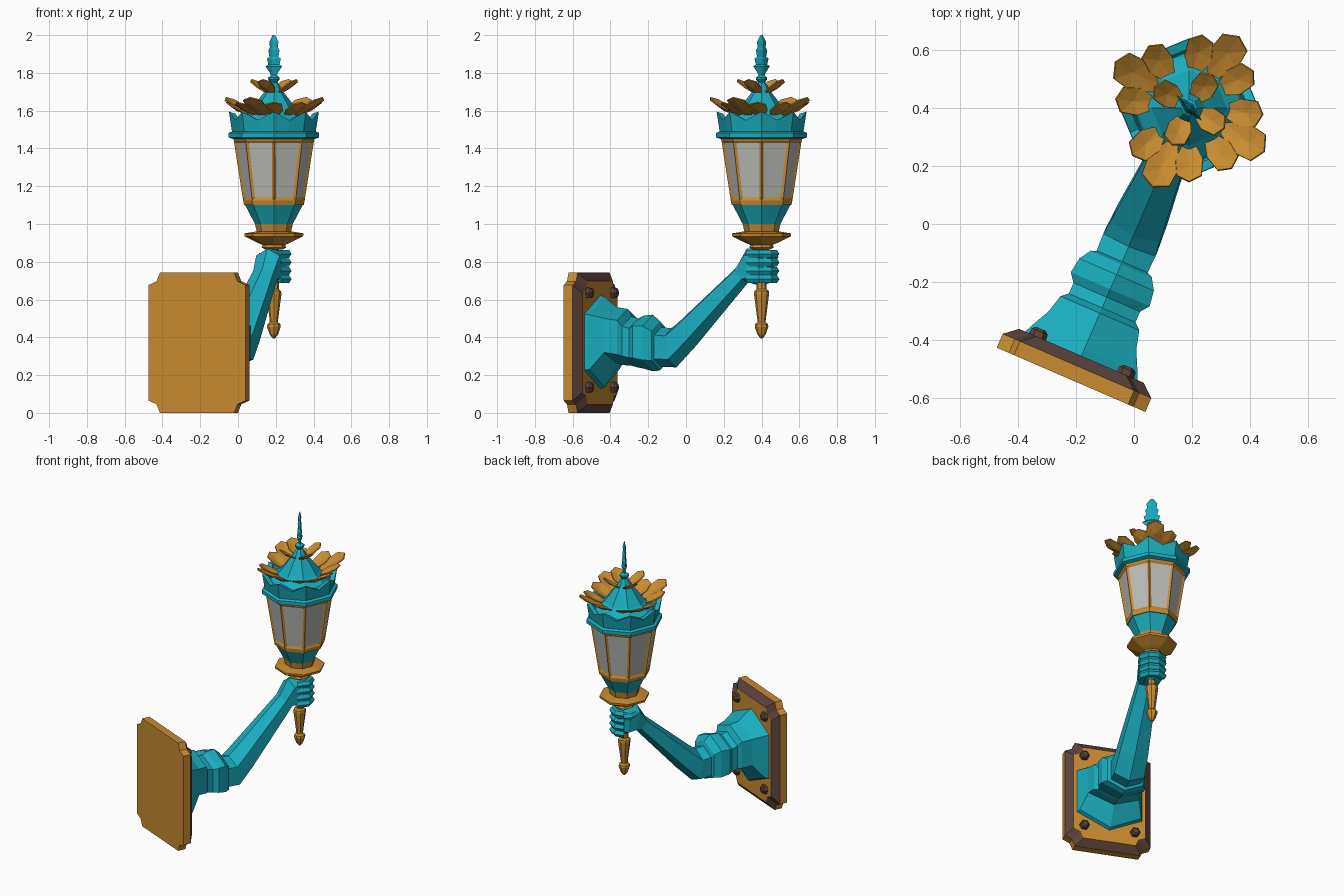
import bpy, bmesh
from math import sin, cos, pi, radians
from mathutils import Vector

if "Cube" in bpy.data.objects:
    bpy.data.objects.remove(bpy.data.objects["Cube"])

# Frames: the wall plate and arm share a turned frame, the lantern hangs upright
MOUNT = ((-0.217, -0.537, 0), radians(-23.4))
LAMP = ((0.19, 0.40, 0), 0)


def material(name, rgb):
    m = bpy.data.materials.new(name)
    m.use_nodes = True
    m.diffuse_color = (*rgb, 1)
    m.node_tree.nodes["Principled BSDF"].inputs["Base Color"].default_value = (*rgb, 1)
    return m


TEAL = material("teal", (0.01, 0.42, 0.52))
GOLD = material("gold", (0.58, 0.26, 0.03))
BROWN = material("dark_brown", (0.11, 0.055, 0.045))
GLASS = material("frosted_glass", (0.50, 0.51, 0.48))


def finish(name, bm, mats, frame):
    bmesh.ops.recalc_face_normals(bm, faces=bm.faces)
    me = bpy.data.meshes.new(name)
    bm.to_mesh(me)
    bm.free()
    for m in mats:
        me.materials.append(m)
    ob = bpy.data.objects.new(name, me)
    ob.location, ob.rotation_euler.z = frame
    bpy.context.collection.objects.link(ob)
    return ob


def add_loft(bm, rings, bands=None):
    """Skin a row of equal rings and cap the ends; bands gives material slots."""
    vs = [[bm.verts.new(p) for p in r] for r in rings]
    n = len(vs[0])
    for k, (a, b) in enumerate(zip(vs, vs[1:])):
        for i in range(n):
            j = (i + 1) % n
            f = bm.faces.new((a[i], a[j], b[j], b[i]))
            f.material_index = bands[k] if bands else 0
    bm.faces.new(vs[0])
    bm.faces.new(vs[-1])


def loft(name, rings, mats, frame, bands=None):
    bm = bmesh.new()
    add_loft(bm, rings, bands)
    return finish(name, bm, mats, frame)


def circle(r, z, n=8):
    return [Vector((r * cos(2 * pi * i / n), r * sin(2 * pi * i / n), z)) for i in range(n)]


def turned(name, profile, mats, frame=LAMP, bands=None):
    return loft(name, [circle(r, z) for r, z in profile], mats, frame, bands)


# Wall plate with notched corners and a dark bevel
def notched(depth, hw, hh, c=0.065):
    q = [(hw, hh - c), (hw - 0.7 * c, hh - 0.7 * c), (hw - c, hh)]
    pts = q + [(-x, z) for x, z in reversed(q)]
    pts += [(-x, -z) for x, z in pts]
    return [Vector((x, depth, z + 0.371)) for x, z in pts]


loft("wall_plate", [notched(0, 0.279, 0.371), notched(0.052, 0.279, 0.371),
                    notched(0.09, 0.234, 0.326)], [GOLD, BROWN], MOUNT, [0, 1])

# Plate bolts
bm = bmesh.new()
for x in (-0.165, 0.165):
    for z in (0.135, 0.635):
        add_loft(bm, [[Vector((x + p.x, d, z + p.y)) for p in circle(r, 0, 6)]
                      for d, r in ((0.08, 0.033), (0.11, 0.03), (0.12, 0.018))])
finish("plate_bolts", bm, [BROWN], MOUNT)


# Sleeve, forearm and palm: six-sided sections (depth, height, half width, half height, tilt)
def section(y, z, hu, hz, tilt=0):
    t = radians(tilt)
    shape = [(0, 1), (1, 0.6), (1, -0.6), (0, -1), (-1, -0.6), (-1, 0.6)]
    return [Vector((a * hu, y - b * hz * sin(t), z + b * hz * cos(t))) for a, b in shape]


sleeve = [(0.08, 0.375, 0.215, 0.25), (0.115, 0.375, 0.20, 0.24), (0.185, 0.41, 0.165, 0.15),
          (0.25, 0.40, 0.148, 0.15), (0.27, 0.38, 0.125, 0.13), (0.31, 0.37, 0.125, 0.13),
          (0.34, 0.375, 0.148, 0.14), (0.395, 0.37, 0.14, 0.15), (0.435, 0.355, 0.115, 0.13),
          (0.445, 0.35, 0.09, 0.10)]
forearm = [(0.42, 0.35, 0.095, 0.105), (0.515, 0.345, 0.098, 0.105, 8),
           (0.59, 0.415, 0.092, 0.08, 43), (0.91, 0.73, 0.06, 0.052, 43),
           (0.96, 0.775, 0.068, 0.098, 14), (1.03, 0.775, 0.07, 0.10),
           (1.075, 0.775, 0.05, 0.085)]
loft("sleeve", [section(*s) for s in sleeve], [TEAL], MOUNT)
loft("forearm", [section(*s) for s in forearm], [TEAL], MOUNT)

# Fingers curled round the grip, and the thumb
bm = bmesh.new()
curls = [(z, (-40, 15, 60, 105, 145), 0.070) for z in (0.708, 0.752, 0.797, 0.842)]
curls.append((0.825, (215, 180, 145, 115), 0.064))
for z, angles, radius in curls:
    rings = []
    for a in map(radians, angles):
        out = Vector((cos(a), sin(a), 0))
        centre = out * radius + Vector((0, 1.02, z))
        rings.append([centre + out * p.x * 1.1 + Vector((0, 0, p.y)) for p in circle(0.024, 0, 6)])
    add_loft(bm, rings)
finish("fingers", bm, [TEAL], MOUNT)

# Turned grip under the fist
turned("grip", [(0.006, 0.395), (0.022, 0.415), (0.036, 0.455), (0.034, 0.47), (0.022, 0.48),
                (0.022, 0.49), (0.04, 0.63), (0.038, 0.645), (0.026, 0.655), (0.026, 0.88)], [GOLD])

# Dish and lower cup
turned("dish", [(0.045, 0.865), (0.065, 0.875), (0.06, 0.89), (0.085, 0.90), (0.155, 0.935),
                (0.157, 0.95), (0.085, 0.962)], [GOLD])
turned("lower_cup", [(0.09, 0.955), (0.10, 1.0), (0.10, 1.0), (0.155, 1.105)],
       [GOLD, TEAL], bands=[0, 0, 1])

# Glazed frame: each side inset into a recessed pane
bm = bmesh.new()
add_loft(bm, [circle(*p) for p in ((0.158, 1.10), (0.163, 1.125), (0.212, 1.44), (0.217, 1.46))])
bmesh.ops.recalc_face_normals(bm, faces=bm.faces)
panes = [f for f in bm.faces if f.calc_center_median().z > 1.2 and len(f.verts) == 4
         and f.calc_center_median().z < 1.4]
bmesh.ops.inset_individual(bm, faces=panes, thickness=0.02, depth=-0.008)
for f in panes:
    f.material_index = 1
finish("glazed_frame", bm, [GOLD, GLASS], LAMP)


# Cornice with a pointed crown rim
def rim(r, low, high):
    pts = circle(r, low, 16)
    for i, p in enumerate(pts):
        if i % 2:
            p.x, p.y, p.z = p.x * cos(pi / 8), p.y * cos(pi / 8), high
    return pts


loft("crown", [rim(r, a, b) for r, a, b in (
    (0.215, 1.45, 1.45), (0.24, 1.458, 1.458), (0.24, 1.482, 1.482), (0.222, 1.49, 1.49),
    (0.238, 1.595, 1.55), (0.205, 1.585, 1.545), (0.195, 1.53, 1.53))], [TEAL], LAMP)

# Curved roof and neck
turned("roof", [(0.20, 1.52), (0.185, 1.55), (0.13, 1.595), (0.085, 1.655), (0.05, 1.70),
                (0.03, 1.735), (0.018, 1.75), (0.03, 1.765), (0.03, 1.775), (0.012, 1.79)], [TEAL])


# Folded leaves: outer sprays of three, and a small inner whorl
def add_leaf(bm, angle, r0, z0, r1, z1, width):
    a = radians(angle)
    out, side = Vector((cos(a), sin(a), 0)), Vector((-sin(a), cos(a), 0))

    def at(t, s, lift=0):
        return bm.verts.new(out * (r0 + (r1 - r0) * t) + side * s * width
                            + Vector((0, 0, z0 + (z1 - z0) * t + lift)))
    hub = at(0.6, 0, -0.014)
    edge = [at(0, 0.15), at(0.45, 0.5), at(0.85, 0.45), at(1, 0),
            at(0.85, -0.45), at(0.45, -0.5), at(0, -0.15)]
    for p, q in zip(edge, edge[1:] + edge[:1]):
        bm.faces.new((hub, p, q))


def leaf_object(name, leaves):
    bm = bmesh.new()
    for leaf in leaves:
        add_leaf(bm, *leaf)
    ob = finish(name, bm, [GOLD], LAMP)
    mod = ob.modifiers.new("thickness", "SOLIDIFY")
    mod.thickness = 0.007
    mod.offset = 0


sprays = [148, 55, -30, -115]
outer = []
for a in sprays:
    outer.append((a, 0.13, 1.575, 0.30, 1.67, 0.115))
    outer += [(a + d, 0.11, 1.57, 0.255, 1.645, 0.095) for d in (-25, 25)]
leaf_object("outer_leaves", outer)
leaf_object("inner_leaves", [(a, 0.02, 1.685, 0.14, 1.765, 0.085) for a in sprays])

# Flat flame-shaped finial, set diagonally
right = [(0.012, 1.77), (0.03, 1.80), (0.062, 1.835), (0.042, 1.845), (0.052, 1.875),
         (0.034, 1.885), (0.042, 1.92), (0.03, 1.935), (0.034, 1.965), (0.008, 2.0)]
diag = Vector((1, -1, 0)).normalized()
across = Vector((1, 1, 0)).normalized()
loft("finial", [[diag * w + Vector((0, 0, z)), across * 0.012 * (w / 0.04) + Vector((0, 0, z)),
                 diag * -w + Vector((0, 0, z)), across * -0.012 * (w / 0.04) + Vector((0, 0, z))]
                for w, z in right], [TEAL], LAMP)
